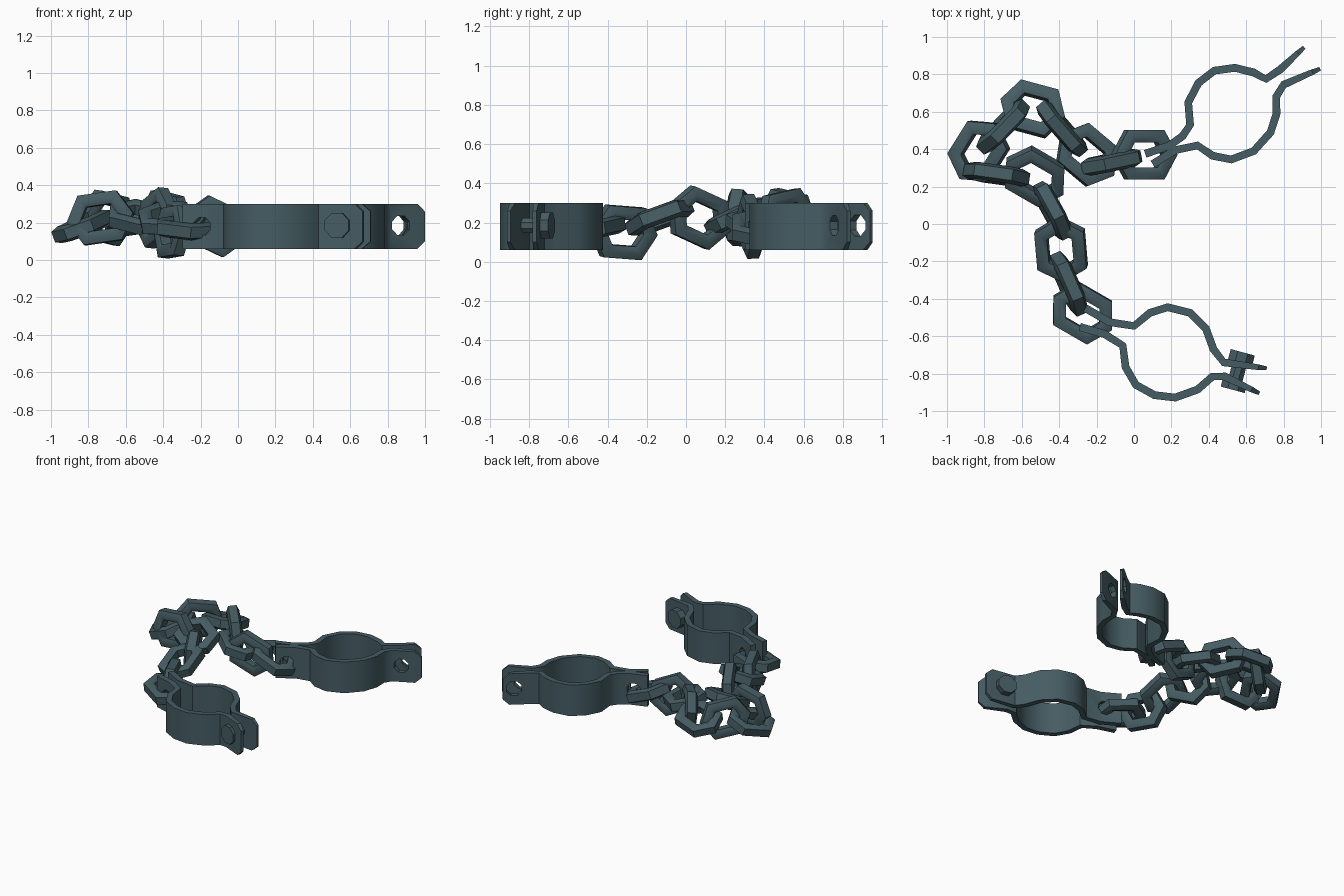
import bpy, bmesh, math
from mathutils import Vector, Matrix

if "Cube" in bpy.data.objects:
    bpy.data.objects.remove(bpy.data.objects["Cube"])

steel = bpy.data.materials.new("dark slate steel")
steel.diffuse_color = (0.06, 0.108, 0.125, 1)
steel.use_nodes = True
steel.node_tree.nodes["Principled BSDF"].inputs["Base Color"].default_value = steel.diffuse_color


def finish(name, bm, angle=40):
    bmesh.ops.recalc_face_normals(bm, faces=bm.faces)
    me = bpy.data.meshes.new(name)
    bm.to_mesh(me)
    bm.free()
    me.materials.append(steel)
    ob = bpy.data.objects.new(name, me)
    bpy.context.collection.objects.link(ob)
    if angle:
        smooth(ob, angle)
    return ob


def smooth(ob, angle):
    for o in bpy.context.selected_objects:
        o.select_set(False)
    ob.select_set(True)
    bpy.context.view_layer.objects.active = ob
    bpy.ops.object.shade_smooth_by_angle(angle=math.radians(angle))


def loft(bm, rings, closed):
    """Skin a list of vertex rings, capping the ends if open."""
    n, k = len(rings), len(rings[0])
    for i in range(n if closed else n - 1):
        a, b = rings[i], rings[(i + 1) % n]
        for j in range(k):
            bm.faces.new((a[j], a[(j + 1) % k], b[(j + 1) % k], b[j]))
    if not closed:
        bm.faces.new(rings[0])
        bm.faces.new(rings[-1])


def prism(bm, centre, axis, radius, depth, sides, turn=0):
    rot = Vector(axis).to_track_quat('Z', 'Y').to_matrix().to_4x4()
    bmesh.ops.create_cone(bm, cap_ends=True, segments=sides, radius1=radius, radius2=radius,
                          depth=depth, matrix=Matrix.Translation(centre) @ rot @ Matrix.Rotation(turn, 4, 'Z'))


# Bent strap that follows a plan-view path, with a chamfered, thinning lug at its far end
def strap(name, pts, holes):
    pts = [Vector(p) for p in pts]
    d = (pts[-1] - pts[-2]).normalized()
    pts.insert(-1, pts[-1] - d * 0.045)
    bm = bmesh.new()
    rings = []
    last = len(pts) - 1
    for i, p in enumerate(pts):
        t = (pts[min(i + 1, last)] - pts[max(i - 1, 0)]).normalized()
        half = 0.010 if i == last else 0.015 if i == last - 1 else 0.021
        h = Vector((-t.y, t.x)) * half
        z0, z1 = (0.10, 0.26) if i == last else (0.06, 0.30)
        rings.append([bm.verts.new((q.x, q.y, z)) for q, z in
                      ((p - h, z0), (p + h, z0), (p + h, z1), (p - h, z1))])
    loft(bm, rings, False)
    ob = finish(name, bm, 0)
    for centre, axis, radius, depth in holes:
        cb = bmesh.new()
        prism(cb, centre, axis, radius, depth, 8, math.pi / 8)
        cutter = finish("hole_cutter", cb, 0)
        cutter.hide_render = True
        mod = ob.modifiers.new("hole", 'BOOLEAN')
        mod.operation, mod.solver, mod.object = 'DIFFERENCE', 'EXACT', cutter
        bpy.context.view_layer.objects.active = ob
        bpy.ops.object.modifier_apply(modifier="hole")
        bpy.data.objects.remove(cutter)
    smooth(ob, 40)


# Open shackle
strap("open_shackle_back_strap",
      [(.06, .375), (.19, .42), (.26, .47), (.30, .53), (.29, .65), (.345, .755), (.43, .82),
       (.54, .835), (.64, .81), (.705, .775), (.78, .825), (.91, .945)],
      [((.85, .89, .185), (-.5, .86, 0), .058, .11), ((.16, .40, .18), (-.33, .94, 0), .05, .2)])
strap("open_shackle_front_strap",
      [(.10, .32), (.22, .395), (.34, .42), (.42, .365), (.52, .345), (.64, .39), (.73, .49),
       (.762, .59), (.76, .68), (.80, .745), (.995, .83)],
      [((.865, .774, .185), (-.3, .95, 0), .055, .10), ((.16, .37, .18), (-.5, .86, 0), .05, .2)])

# Bolted shackle
tail = [((-.17, -.55, .18), (.4, .92, 0), .05, .25)]
strap("bolted_shackle_back_strap",
      [(-.26, -.45), (-.13, -.525), (0, -.545), (.085, -.475), (.18, -.445), (.30, -.475),
       (.385, -.56), (.425, -.67), (.48, -.74), (.71, -.772)], tail)
strap("bolted_shackle_front_strap",
      [(-.29, -.55), (-.155, -.59), (-.06, -.65), (-.045, -.765), (.01, -.86), (.11, -.915),
       (.22, -.928), (.34, -.885), (.42, -.815), (.485, -.815), (.67, -.905)], tail)

# Bolt: shank with a head and a nut
bm = bmesh.new()
axis = Vector((.26, .966, 0))
mid = Vector((.555, -.785, .185))
for offset, radius, depth, sides in ((0, .042, .16, 8), (-.08, .072, .05, 8), (.065, .072, .075, 8)):
    prism(bm, mid + axis * offset, axis, radius, depth, sides, math.pi / 8)
finish("bolt_and_nut", bm, 30)

# Chain link: mitred six-sided ring with a bar taller than it is wide
section = [(.033, -.03), (.033, .03), (0, .046), (-.033, .03), (-.033, -.03), (0, -.046)]


def link(i, x, y, z, heading, pitch, roll):
    path = [Vector(p) for p in ((.142, 0), (.085, .1), (-.085, .1), (-.142, 0), (-.085, -.1), (.085, -.1))]
    m = (Matrix.Translation((x, y, z)) @ Matrix.Rotation(math.radians(heading), 4, 'Z')
         @ Matrix.Rotation(math.radians(-pitch), 4, 'Y') @ Matrix.Rotation(math.radians(roll), 4, 'X'))
    bm = bmesh.new()
    rings = []
    for k, p in enumerate(path):
        a = (p - path[k - 1]).normalized()
        b = (path[(k + 1) % 6] - p).normalized()
        out = (a - b).normalized()
        miter = 1 / math.cos(a.angle(b) / 2)
        ring = []
        for u, v in section:
            q = p + out * (u * miter)
            ring.append(bm.verts.new(m @ Vector((q.x, q.y, v))))
        rings.append(ring)
    loft(bm, rings, True)
    finish("chain_link_%02d" % i, bm, 52)


# centre x, y, z, heading, pitch, roll (0 lies flat, 90 stands on edge)
links = [(.055, .37, .175, 0, -22, 0),
         (-.12, .33, .18, -168, 25, 88),
         (-.25, .37, .20, 140, 8, 12),
         (-.385, .51, .225, 131, 10, 86),
         (-.54, .615, .21, 165, -8, 15),
         (-.70, .52, .225, -134, 10, 84),
         (-.83, .39, .18, 58, 14, -15),
         (-.735, .265, .225, -8, 8, 86),
         (-.53, .255, .23, -30, -12, 22),
         (-.435, .07, .225, -61, 22, 84),
         (-.39, -.135, .225, -85, -20, 10),
         (-.35, -.32, .15, -66, 4, 84),
         (-.275, -.475, .17, -30, -6, 6)]
for i, spec in enumerate(links, 1):
    link(i, *spec)
